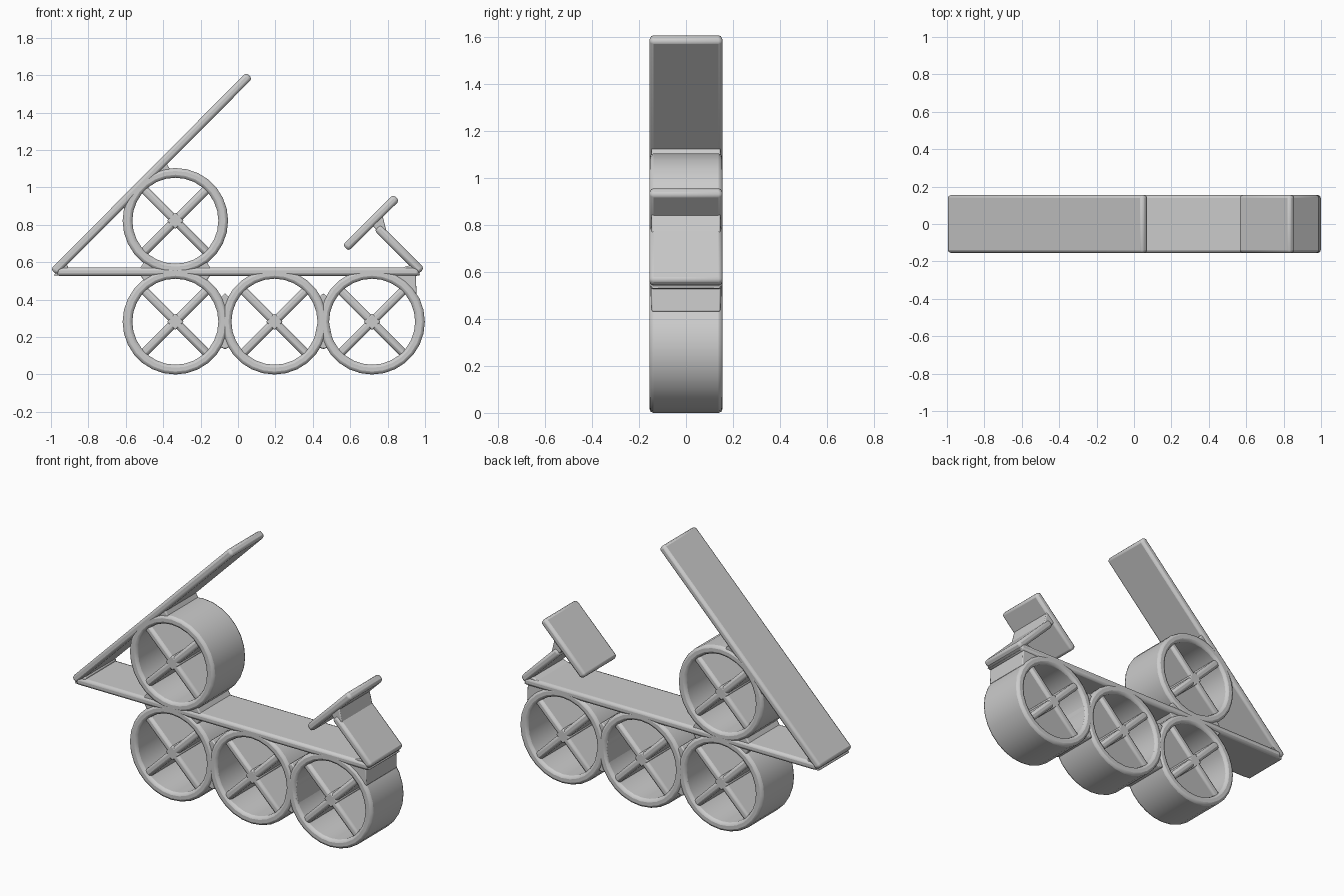
import bpy, bmesh
from math import sin, cos, pi, atan2, hypot
from mathutils import Matrix, Vector

cube = bpy.data.objects.get("Cube")
if cube:
    bpy.data.objects.remove(cube, do_unlink=True)

grey = bpy.data.materials.new("plain grey")
grey.use_nodes = True
grey.diffuse_color = (0.6, 0.6, 0.6, 1)
grey.node_tree.nodes["Principled BSDF"].inputs["Base Color"].default_value = (0.6, 0.6, 0.6, 1)

HALF = 0.155      # half depth of the whole frame
WALL = 0.046      # thickness of beams and spokes


def finish(name, bm, bevel):
    bmesh.ops.recalc_face_normals(bm, faces=bm.faces)
    mesh = bpy.data.meshes.new(name)
    bm.to_mesh(mesh)
    bm.free()
    mesh.materials.append(grey)
    obj = bpy.data.objects.new(name, mesh)
    bpy.context.collection.objects.link(obj)
    mod = obj.modifiers.new("rounded edges", "BEVEL")
    mod.width = bevel
    mod.segments = 2
    mod.limit_method = "ANGLE"
    mod.angle_limit = 0.7
    bpy.ops.object.select_all(action="DESELECT")
    obj.select_set(True)
    bpy.context.view_layer.objects.active = obj
    bpy.ops.object.shade_smooth_by_angle(angle=0.5)
    return obj


def beam(name, start, end, thick=WALL, half=HALF, bevel=0.016):
    """Plank between two points of the front plane."""
    dx, dz = end[0] - start[0], end[1] - start[1]
    bm = bmesh.new()
    bmesh.ops.create_cube(bm, size=1)
    bm.transform(Matrix.Translation(((start[0] + end[0]) / 2, 0, (start[1] + end[1]) / 2))
                 @ Matrix.Rotation(-atan2(dz, dx), 4, "Y")
                 @ Matrix.Diagonal((hypot(dx, dz), 2 * half, thick, 1)))
    return finish(name, bm, bevel)


def gusset(name, points):
    """Web filling the corner where parts meet."""
    bm = bmesh.new()
    face = bm.faces.new([bm.verts.new((x, -HALF + 0.008, z)) for x, z in points])
    out = bmesh.ops.extrude_face_region(bm, geom=[face])
    bmesh.ops.translate(bm, vec=(0, 2 * HALF - 0.016, 0),
                        verts=[v for v in out["geom"] if isinstance(v, bmesh.types.BMVert)])
    return finish(name, bm, 0.006)


def rim(name, cx, cz, outer=0.282, inner=0.23, sides=28):
    """Hollow drum, open at front and back."""
    bm = bmesh.new()
    profile = [(outer, -HALF), (outer, HALF), (inner, HALF), (inner, -HALF)]
    rings = [[bm.verts.new((cx + r * cos(2 * pi * i / sides), y, cz + r * sin(2 * pi * i / sides)))
              for r, y in profile] for i in range(sides)]
    for i in range(sides):
        a, b = rings[i], rings[(i + 1) % sides]
        for j in range(4):
            k = (j + 1) % 4
            bm.faces.new((a[j], a[k], b[k], b[j]))
    return finish(name, bm, 0.016)


# Four spoked drums
wheels = {"rear_wheel": (-0.335, 0.282), "middle_wheel": (0.195, 0.282),
          "front_wheel": (0.717, 0.282), "upper_wheel": (-0.335, 0.822)}
for name, (cx, cz) in wheels.items():
    rim(name + "_rim", cx, cz)
    d = 0.25 * cos(pi / 4)
    for label, s in (("rising", 1), ("falling", -1)):
        beam(f"{name}_{label}_spoke", (cx - d, cz - s * d), (cx + d, cz + s * d), half=HALF - 0.008)
    # thickened hub
    h = 0.045
    gusset(name + "_hub", [(cx - h, cz), (cx, cz - h), (cx + h, cz), (cx, cz + h)])

# Deck and sloping planks
beam("deck", (-0.97, 0.55), (0.97, 0.55))
beam("long_slope", (-0.985, 0.547), (0.06, 1.598))
beam("front_post", (0.98, 0.552), (0.745, 0.787))
beam("front_blade", (0.575, 0.676), (0.847, 0.946))

# Corner webs
for name, cx in (("rear_joint", -0.07), ("front_joint", 0.456)):
    gusset(name, [(cx - 0.055, 0.16), (cx, 0.135), (cx + 0.055, 0.16),
                  (cx + 0.03, 0.28), (cx + 0.045, 0.39), (cx, 0.435),
                  (cx - 0.045, 0.39), (cx - 0.03, 0.28)])
for label, s in (("left", 1), ("right", -1)):
    gusset(f"stack_web_{label}", [(-0.335, 0.52), (-0.335 + s * 0.16, 0.49), (-0.335 + s * 0.2, 0.55),
                                  (-0.335 + s * 0.165, 0.605), (-0.335, 0.58)])
gusset("slope_heel", [(-0.985, 0.528), (-0.91, 0.53), (-0.91, 0.585), (-0.955, 0.585)])
gusset("slope_web_low", [(-0.62, 0.9), (-0.585, 0.87), (-0.5, 1.02), (-0.53, 1.005)])
gusset("slope_web_high", [(-0.52, 1.02), (-0.44, 1.05), (-0.36, 1.09), (-0.385, 1.135)])
gusset("post_heel", [(0.85, 0.53), (0.975, 0.53), (0.94, 0.59), (0.88, 0.572)])
gusset("post_web", [(0.71, 0.81), (0.745, 0.765), (0.8, 0.74), (0.77, 0.86)])
gusset("nose_web", [(0.83, 0.53), (0.89, 0.47), (0.955, 0.43), (0.95, 0.54)])
